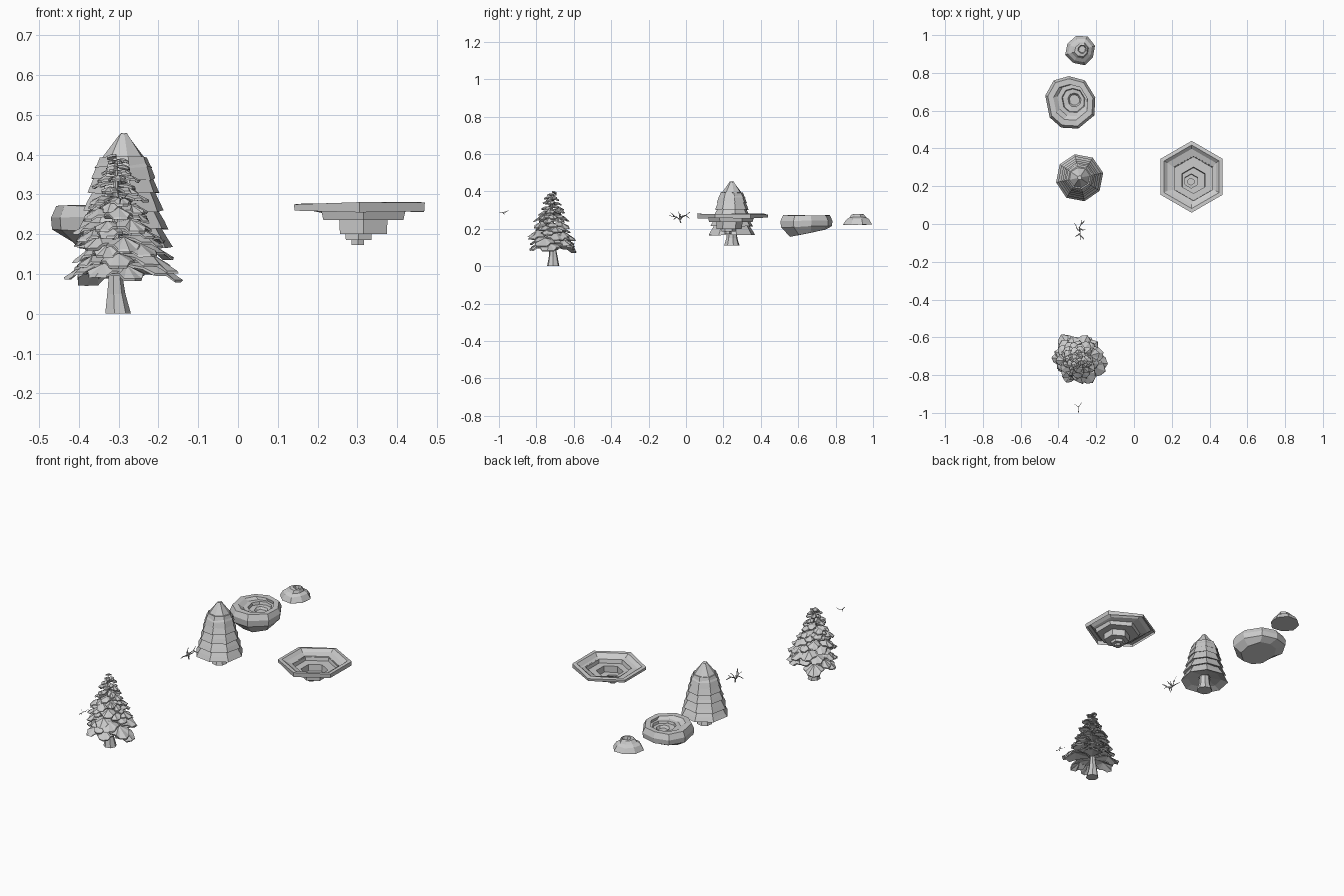
import bpy, random
from math import sin, cos, pi
from mathutils import Vector

random.seed(4)


def make(name, verts, faces):
    me = bpy.data.meshes.new(name)
    me.from_pydata([tuple(v) for v in verts], [], faces)
    me.update()
    ob = bpy.data.objects.new(name, me)
    bpy.context.collection.objects.link(ob)
    return ob


def polygon(n, turn=0.0, wobble=0.0):
    pts = []
    for i in range(n):
        a = turn + 2 * pi * i / n
        r = 1 + random.uniform(-wobble, wobble)
        pts.append((r * cos(a), r * sin(a)))
    return pts


def rings(name, centre, outline, profile, bottom=True, top=True, bump=0.0):
    """Loft an outline through rings of (scale, z, dx, dy, tilt in y)."""
    n, verts, faces = len(outline), [], []
    for s, z, *rest in profile:
        dx, dy, tilt = (list(rest) + [0, 0, 0])[:3]
        for x, y in outline:
            verts.append((centre[0] + dx + s * x, centre[1] + dy + s * y,
                          z + tilt * s * y + random.uniform(-bump, bump)))
    for k in range(len(profile) - 1):
        for i in range(n):
            j = (i + 1) % n
            faces.append((k * n + i, k * n + j, (k + 1) * n + j, (k + 1) * n + i))
    if bottom:
        faces.append(tuple(reversed(range(n))))
    if top:
        faces.append(tuple(range(len(verts) - n, len(verts))))
    return make(name, verts, faces)


# Stepped hexagonal pit: uneven raised rim, then terraces going down
rim = polygon(6, pi / 2)
rings("pit_rim", (0.305, 0.25), rim,
      [(0.188, 0.257), (0.19, 0.277), (0.168, 0.278), (0.148, 0.264),
       (0.117, 0.256, 0.01, -0.01)], False, False, 0.004)
rings("pit_terraces", (0.315, 0.24), rim,
      [(0.122, 0.258), (0.116, 0.235), (0.07, 0.235, 0, -0.008),
       (0.068, 0.20, 0, -0.01), (0.038, 0.20, -0.012, -0.012),
       (0.037, 0.185, -0.012, -0.014), (0.018, 0.185, -0.014, -0.016),
       (0.018, 0.173, -0.014, -0.016)], False, True)

# Faceted boulder with a stepped hollow
boulder = [(.13, .025), (.075, .115), (-.01, .138), (-.09, .115), (-.135, .035),
           (-.112, -.08), (-.05, -.135), (.04, -.14), (.125, -.07)]
rings("boulder", (-0.335, 0.645), boulder,
      [(0.66, 0.176, 0.01, 0.005, 0.19), (0.98, 0.212, 0, 0, 0.03), (1.0, 0.243),
       (0.9, 0.271), (0.68, 0.272), (0.6, 0.258, 0.01, 0.01),
       (0.46, 0.257, 0.015, 0.01), (0.43, 0.243, 0.015, 0.01),
       (0.26, 0.242, 0.02, 0.012), (0.2, 0.23, 0.02, 0.012)], bump=0.002)

# Small mound with a crater
rings("small_mound", (-0.285, 0.92), polygon(8, 0.3, 0.05),
      [(0.08, 0.221), (0.08, 0.224), (0.064, 0.25), (0.045, 0.262), (0.035, 0.277, 0.005),
       (0.023, 0.279, 0.01, 0.005), (0.018, 0.26, 0.01, 0.005)], bump=0.002)

# Simple tiered conifer
oct_ = polygon(8, 0.2)
fir = (-0.288, 0.245)
rings("fir_trunk", fir, oct_, [(0.042, 0.11), (0.03, 0.15), (0.025, 0.24)])
tiers = [(0.127, 0.165), (0.116, 0.212), (0.103, 0.258), (0.092, 0.302),
         (0.082, 0.338), (0.074, 0.368)]
for k, (r, z) in enumerate(tiers):
    last = k == len(tiers) - 1
    upper = [(0.011, 0.451)] if last else [(r * 0.9, z + 0.022), (r * 0.74, z + 0.055)]
    rings("fir_tier", fir, oct_,
          [(0.03, z + 0.025), (r * 0.7, z + 0.016), (r, z)] + upper, False, True, 0.003)

# Detailed pine: leaning tapered trunk
pine = Vector((-0.303, -0.71, 0))
rings("pine_trunk", pine, polygon(7),
      [(0.034, 0.0), (0.024, 0.05, -0.004), (0.016, 0.11, -0.006, -0.004),
       (0.004, 0.38, -0.003, -0.01)])


def frond(verts, faces, z, angle, length, width, droop):
    """Add a broad drooping needle pad with lobed edge and raised spine."""
    shape = [(0.05, 0, .0), (0.42, 0.34, -.05), (0.62, 0.5, -.12), (0.8, 0.36, -.10),
             (0.9, 0.26, -.18), (1.0, 0.0, -.16)]
    edge = shape + [(u, -w, h) for u, w, h in reversed(shape[1:-1])]
    base = len(verts)
    for lower in (0, 0.006):
        for u, w, h in edge + [(0.6, 0, 0.04)]:
            x = length * u * random.uniform(0.95, 1.05)
            y = width * w
            dz = length * h - droop * u * u - lower
            verts.append((pine.x - 0.003 + x * cos(angle) - y * sin(angle),
                          pine.y - 0.008 + x * sin(angle) + y * cos(angle), z + dz))
    n = len(edge)
    for i in range(n):
        j = (i + 1) % n
        a, b, c, d = base + i, base + j, base + n + 1 + i, base + n + 1 + j
        faces.append((b, a, base + n))
        faces.append((c, d, base + 2 * n + 1))
        faces.append((a, b, d, c))


# Layers of pads, narrowing towards the tip
verts, faces = [], []
layers = 13
for k in range(layers):
    t = k / (layers - 1)
    z = 0.125 + 0.265 * t
    reach = 0.150 * (1 - t) ** 0.85 + 0.034
    count = 6 if k < 8 else 5
    for i in range(count):
        a = 2 * pi * i / count + k * 0.62 + random.uniform(-0.15, 0.15)
        length = reach * random.uniform(0.76, 1.0) * (0.88 + 0.06 * cos(a))
        frond(verts, faces, z + random.uniform(-0.008, 0.008), a, length,
              length * 0.72, random.uniform(0.0, 0.025) * (1 - t))
frond(verts, faces, 0.402, 2.2, 0.03, 0.03, 0.005)
make("pine_foliage", verts, faces)


# Bare twigs: tapered thin branches
def branches(name, paths, radius):
    cu = bpy.data.curves.new(name, 'CURVE')
    cu.dimensions = '3D'
    cu.bevel_depth = radius
    cu.bevel_resolution = 0
    cu.use_fill_caps = True
    for path in paths:
        sp = cu.splines.new('POLY')
        sp.points.add(len(path) - 1)
        for i, p in enumerate(path):
            sp.points[i].co = (*p, 1)
            sp.points[i].radius = 1 - 0.7 * i / (len(path) - 1)
    ob = bpy.data.objects.new(name, cu)
    bpy.context.collection.objects.link(ob)


branches("small_twig", [
    [(-.294, -.998, .289), (-.295, -.978, .287), (-.296, -.968, .290), (-.315, -.953, .295)],
    [(-.296, -.970, .289), (-.286, -.958, .291), (-.275, -.945, .303)],
    [(-.295, -.978, .287), (-.297, -.970, .276)]], 0.0022)

branches("bare_bush", [
    [(-.287, -.028, .232), (-.286, -.034, .25), (-.284, -.05, .262), (-.286, -.09, .27)],
    [(-.286, -.034, .245), (-.29, -.02, .262), (-.28, .0, .272), (-.278, .022, .291)],
    [(-.286, -.034, .25), (-.30, -.03, .265), (-.306, -.012, .27), (-.316, .006, .276)],
    [(-.288, -.024, .258), (-.27, -.032, .27), (-.256, -.028, .278)],
    [(-.284, -.05, .262), (-.30, -.06, .255), (-.312, -.068, .244)],
    [(-.285, -.06, .264), (-.272, -.072, .277), (-.264, -.082, .286)],
    [(-.28, .0, .272), (-.268, .01, .262), (-.262, .018, .257)],
    [(-.288, -.034, .25), (-.29, -.035, .275), (-.287, -.04, .293)]], 0.0038)
